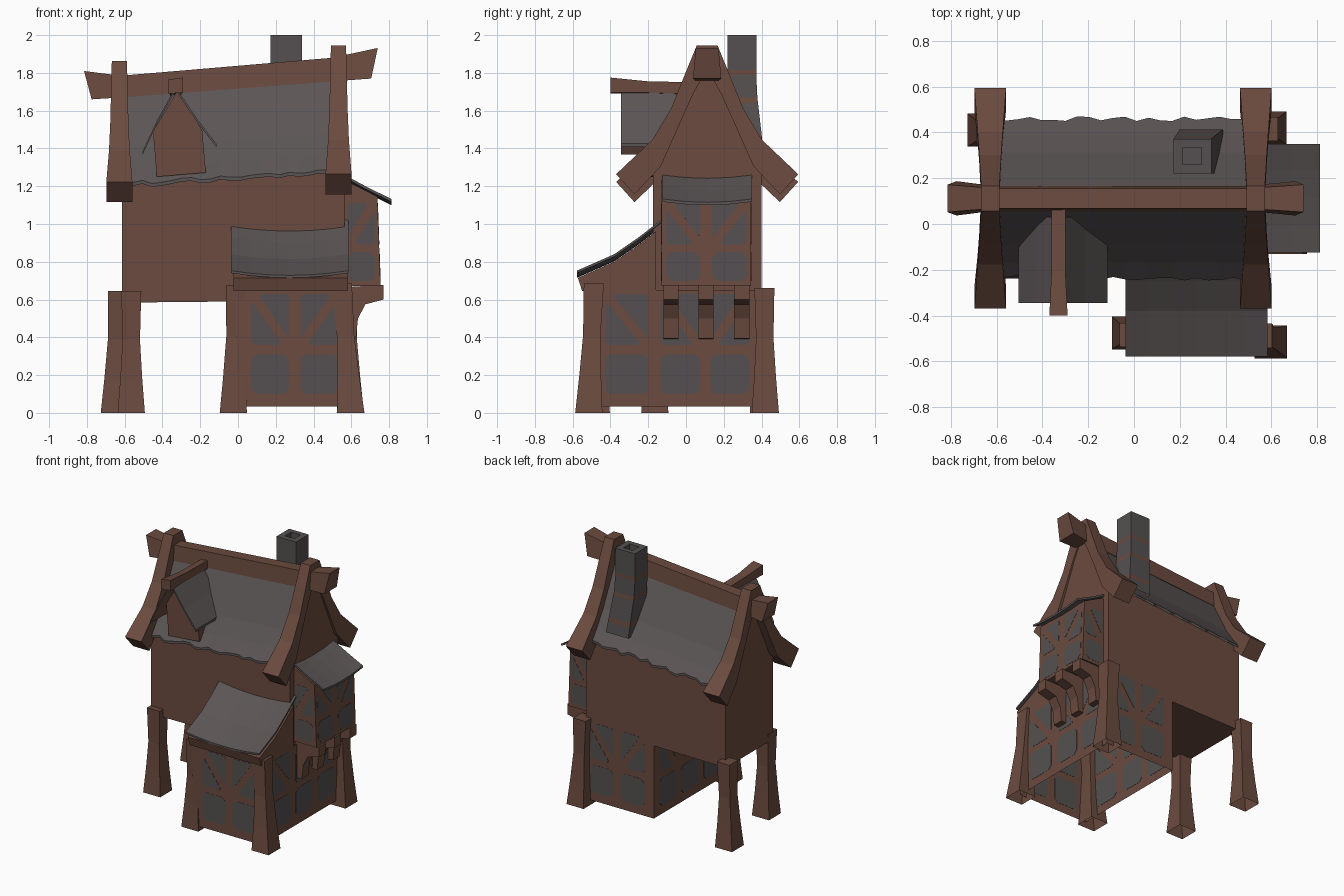
import bpy, bmesh, random
from mathutils import Vector

if "Cube" in bpy.data.objects:
    bpy.data.objects.remove(bpy.data.objects["Cube"])

random.seed(4)
CY = 0.112      # ridge line y
TILT = 0.07     # the whole roof rises towards +x


def material(name, rgb):
    m = bpy.data.materials.new(name)
    m.diffuse_color = (*rgb, 1)
    m.use_nodes = True
    m.node_tree.nodes["Principled BSDF"].inputs["Base Color"].default_value = m.diffuse_color
    return m


WOOD = material("brown timber", (0.146, 0.070, 0.050))
SLATE = material("slate roof", (0.105, 0.090, 0.091))
STONE = material("grey infill", (0.090, 0.081, 0.082))


def finish(name, bm, mats, rule=None):
    bmesh.ops.recalc_face_normals(bm, faces=bm.faces)
    bm.normal_update()
    if rule:
        for f in bm.faces:
            f.material_index = int(rule(f))
    me = bpy.data.meshes.new(name)
    bm.to_mesh(me)
    bm.free()
    for m in mats:
        me.materials.append(m)
    ob = bpy.data.objects.new(name, me)
    bpy.context.collection.objects.link(ob)
    return ob


def loft(name, rings, *mats, caps=(True, True), skip=(), rule=None):
    """Skin a list of equal-length point rings; skip leaves out side strips."""
    bm = bmesh.new()
    vs = [[bm.verts.new(p) for p in r] for r in rings]
    n = len(vs[0])
    for a, b in zip(vs, vs[1:]):
        for i in range(n):
            if i not in skip:
                bm.faces.new((a[i], a[(i + 1) % n], b[(i + 1) % n], b[i]))
    if caps[0]:
        bm.faces.new(vs[0])
    if caps[1]:
        bm.faces.new(vs[-1])
    return finish(name, bm, mats, rule)


def rect_z(x0, x1, y0, y1, z):
    return [(x0, y0, z), (x1, y0, z), (x1, y1, z), (x0, y1, z)]


def at_x(x, yz):
    return [(x, y, z) for y, z in yz]


def at_y(y, xz):
    return [(x, y, z) for x, z in xz]


# ---- half-timber infill: thin plates with clipped corners, showing on both wall sides
def panels(name, origin, u, v, cols, z0, zm, z1, t=0.025, g=0.035):
    o, u, v = Vector(origin), Vector(u), Vector(v)
    n = u.cross(v).normalized() * 0.0015
    polys = []
    for a, b, s in cols:
        lo = zm + t
        polys.append([(a, z0), (b, z0), (b, zm - t), (a, zm - t)])
        if s < 0:      # diagonal brace rises towards a instead of b
            a, b = b, a
        k = g * s
        polys.append([(a + k, lo), (b, lo), (b, z1 - g)])
        polys.append([(a, lo + g), (b - k, z1), (a, z1)])
    bm = bmesh.new()
    for p in polys:
        pts = [Vector(q) for q in p]
        c = 0.028 if len(p) == 4 else 0.016
        out = []
        for i, q in enumerate(pts):
            for r in (pts[i - 1], pts[(i + 1) % len(pts)]):
                out.append(q + (r - q).normalized() * c)
        lower = [bm.verts.new(o + u * q.x + v * q.y - n) for q in out]
        upper = [bm.verts.new(o + u * q.x + v * q.y + n) for q in out]
        bm.faces.new(lower)
        bm.faces.new(upper)
        for i in range(len(out)):
            j = (i + 1) % len(out)
            bm.faces.new((lower[i], lower[j], upper[j], upper[i]))
    return finish(name, bm, [STONE])


# ---- upper storey with gables
def body_ring(x):
    k = TILT * x
    half = [(0.288, 0.59 + 0.01 * x), (0.288, 1.28 + k), (0.2, 1.425 + k), (0.09, 1.625 + k)]
    return at_x(x, [(CY - d, z) for d, z in half] + [(CY, 1.79 + k)]
                + [(CY + d, z) for d, z in reversed(half)])


loft("upper_storey", [body_ring(-0.615), body_ring(0.565)], WOOD)

# ---- main roof, concave with ragged eaves
curve = [(0, 1.81), (0.09, 1.645), (0.2, 1.445), (0.28, 1.335)]
rings = []
N = 22
for i in range(N + 1):
    x = -0.61 + 1.14 * i / N
    k = TILT * x
    sides = []
    for s in (-1, 1):
        j = random.uniform(-0.012, 0.012)
        eave = (0.348 + j, 1.256 - j)
        sides.append([(CY + s * d, z + k) for d, z in curve + [eave]])
    top = sides[0][::-1] + sides[1][1:]
    rings.append(at_x(x, top + [(y, z - 0.018) for y, z in reversed(top)]))
loft("main_roof", rings, SLATE)

# ---- ridge beam with flared ends
rings = []
for x, xt, z0, z1, h in [(-0.775, -0.815, 1.66, 1.81, 0.075), (-0.62, -0.62, 1.67, 1.785, 0.055),
                         (0.5, 0.5, 1.755, 1.88, 0.055), (0.705, 0.74, 1.77, 1.932, 0.075)]:
    rings.append([(x, CY - h, z0), (x, CY + h, z0), (xt, CY + h * 0.8, z1), (xt, CY - h * 0.8, z1)])
loft("ridge_beam", rings, WOOD)

# ---- gable boards: (outer d, outer z, inner d, inner z, half width, share of roof tilt)
stations = [(0.482, 1.245, 0.385, 1.138, 0.069, 0.5), (0.29, 1.42, 0.245, 1.28, 0.055, 0.7),
            (0.19, 1.58, 0.155, 1.475, 0.048, 0.9), (0.12, 1.75, 0.075, 1.65, 0.044, 1),
            (0.055, 1.908, 0.025, 1.74, 0.04, 1)]
for label, bx in (("left", -0.628), ("right", 0.532)):
    rings = []
    for s, seq in ((-1, stations), (1, stations[::-1])):
        for do, zo, di, zi, w, share in seq:
            yo, yi, k = CY + s * do, CY + s * di, TILT * bx * share
            rings.append([(bx - w, yo, zo + k), (bx + w, yo, zo + k),
                          (bx + w, yi, zi + k), (bx - w, yi, zi + k)])
    loft(f"{label}_gable_board", rings, WOOD)

# ---- dormer: wall, two thin roof slabs, ridge beam
wall = [(-0.43, 1.25), (-0.17, 1.272), (-0.19, 1.5), (-0.325, 1.7), (-0.45, 1.49)]
loft("dormer_wall", [at_y(-0.225, wall), at_y(0.0, wall)], WOOD, caps=(True, False))
for label, ex, ez, mx in (("left", -0.505, 1.385, -0.425), ("right", -0.115, 1.425, -0.215)):
    top = [(-0.33, 1.725), (mx, 1.555), (ex, ez)]
    low = [(x, z - 0.018) for x, z in reversed(top)]
    loft(f"dormer_roof_{label}", [at_y(-0.345, top + low), at_y(0.03, top + low)],
         SLATE, WOOD, rule=lambda f: f.normal.z < -0.1)
loft("dormer_ridge_beam",
     [[(-0.33 - w, y, z0), (-0.33 + w, y, z0 + 0.005), (-0.33 + w, y, z1 + 0.01), (-0.33 - w, y, z1)]
      for y, z0, z1, w in [(-0.40, 1.69, 1.765, 0.04), (-0.2, 1.69, 1.745, 0.03), (0.08, 1.68, 1.74, 0.03)]],
     WOOD)

# ---- chimney: stone shaft with brown courses and a hollow top
rings = []
for z in (1.36, 1.44, 1.475, 1.64, 1.67, 1.79, 1.815, 2.0):
    f = min(1, max(0, (1.72 - z) / 0.39))
    rings.append(rect_z(0.172 + 0.03 * f, 0.338 + 0.055 * f, 0.22, 0.372 + 0.045 * f, z))
rings += [rect_z(0.215, 0.295, 0.26, 0.335, 2.0), rect_z(0.215, 0.295, 0.26, 0.335, 1.95)]
loft("chimney", rings, STONE, WOOD, caps=(False, True),
     rule=lambda f: abs(f.normal.z) < 0.5 and
     any(a < f.calc_center_median().z < b for a, b in ((1.44, 1.475), (1.64, 1.67), (1.79, 1.815))))

# ---- lower room (open underneath) and its infill
X0, X1, Y0, Y1 = -0.01, 0.582, -0.535, 0.403
loft("lower_room_walls", [rect_z(X0, X1, Y0, Y1, 0.035), rect_z(X0, X1, Y0, Y1, 0.65)],
     WOOD, caps=(False, False))
two = [(0.07, 0.27, -1), (0.33, 0.53, 1)]
three = [(-0.43, -0.2, -1), (-0.135, 0.075, -1), (0.13, 0.335, 1)]
for label, o, u, cols in (("front", (0, Y0, 0), (1, 0, 0), two), ("back", (0, Y1, 0), (1, 0, 0), two),
                          ("right", (X1, 0, 0), (0, 1, 0), three), ("left", (X0, 0, 0), (0, 1, 0), three)):
    panels(f"lower_{label}_infill", o, u, (0, 0, 1), cols, 0.1, 0.335, 0.63)

# ---- lean-to: timber top (open to the room below) and sagging roof
lean = [(-0.55, 0.645), (-0.572, 0.715), (-0.38, 0.8), (-0.25, 0.89), (-0.16, 0.96), (-0.16, 0.645)]
loft("lean_to_frame", [at_x(-0.025, lean), at_x(0.582, lean)], WOOD, skip=(4, 5))
rings = []
for i in range(7):
    t = i / 6
    sag = 0.1 * (t - 0.5) ** 2
    top = [(-0.578, 0.728 + sag), (-0.38, 0.815 + sag), (-0.25, 0.905 + sag), (-0.13, 0.998 + sag)]
    rings.append(at_x(-0.038 + 0.622 * t, top + [(y, z - 0.013) for y, z in reversed(top)]))
loft("lean_to_roof", rings, SLATE)

# ---- flared posts, open at the foot
for label, (bx, by), (tx, ty), h in (
        ("back_left", (-0.655, 0.41), (-0.635, 0.405), 0.645),
        ("front_left", (-0.565, -0.165), (-0.565, -0.165), 0.645),
        ("lean_to_left", (-0.025, -0.475), (-0.01, -0.485), 0.675),
        ("lean_to_right", (0.598, -0.515), (0.55, -0.488), 0.685),
        ("back_right", (0.595, 0.42), (0.575, 0.415), 0.66)):
    rings = []
    for t, s in ((0.015, 0.072), (0.28, 0.058), (0.6, 0.046), (1, 0.053)):
        x, y = bx + (tx - bx) * t, by + (ty - by) * t
        rings.append(rect_z(x - s, x + s, y - s, y + s, h * t - (0.01 if t < 0.1 else 0)))
    loft(f"{label}_post", rings, WOOD, caps=(False, True))

# ---- bay window on the right gable
BY0, BY1 = -0.13, 0.345
bay = [(0.56, 0.672), (0.755, 0.672), (0.738, 1.145), (0.56, 1.235)]
loft("bay_window", [at_y(BY0, bay), at_y(BY1, bay)], WOOD, skip=(3,))
panels("bay_front_infill", (0.755, 0, 0.672), (0, 1, 0), (-0.036, 0, 1),
       [(-0.105, 0.075, -1), (0.14, 0.32, 1)], 0.025, 0.2, 0.44, t=0.02)
for label, y in (("near", BY0), ("far", BY1)):
    panels(f"bay_{label}_side_infill", (0, y, 0.672), (1, 0, 0), (0, 0, 1),
           [(0.58, 0.725, 1)], 0.025, 0.2, 0.44, t=0.02)
rings = []
for i in range(5):
    t = i / 4
    sag = 0.07 * (t - 0.5) ** 2
    top = [(0.55, 1.25 + sag), (0.68, 1.18 + sag), (0.812, 1.115 + sag)]
    rings.append(at_y(BY0 + 0.005 + 0.475 * t, top + [(x, z - 0.015) for x, z in reversed(top)]))
loft("bay_roof", rings, SLATE)

# ---- corbels carrying the bay
corbel = [(0.56, 0.39), (0.625, 0.395), (0.635, 0.5), (0.675, 0.575), (0.77, 0.6), (0.77, 0.678), (0.56, 0.665)]
for i, y in enumerate((-0.08, 0.105, 0.295)):
    loft(f"corbel_{i + 1}", [at_y(y - 0.04, corbel), at_y(y + 0.04, corbel)], WOOD)
